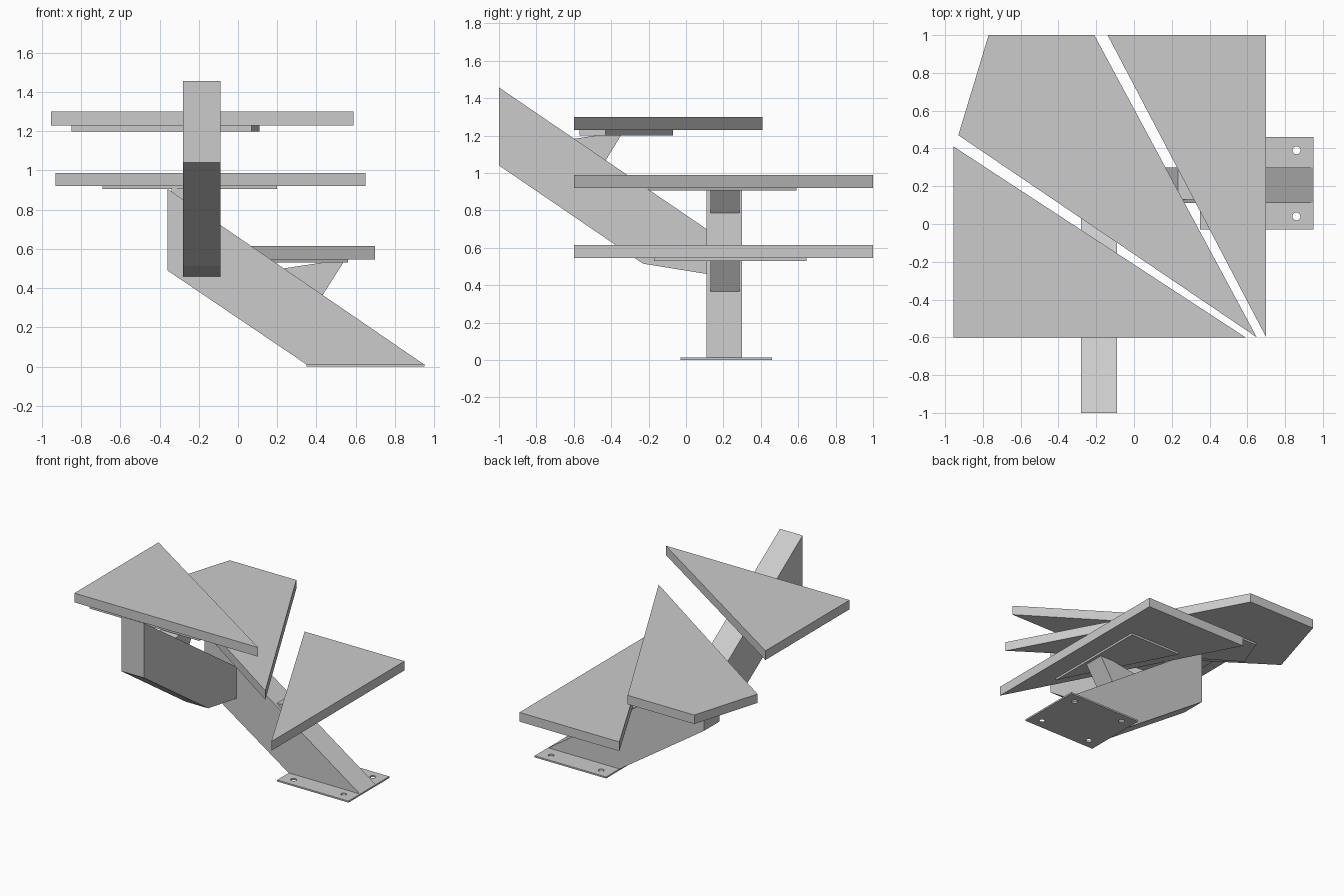
import bpy, bmesh
from mathutils import Vector

if "Cube" in bpy.data.objects:
    bpy.data.objects.remove(bpy.data.objects["Cube"])


def prism(name, profile, lo, hi, to_xyz):
    """Extrude a 2D profile between lo and hi; to_xyz maps (u, v, depth) to 3D."""
    bm = bmesh.new()
    face = bm.faces.new([bm.verts.new(to_xyz(u, v, lo)) for u, v in profile])
    step = Vector(to_xyz(0, 0, hi)) - Vector(to_xyz(0, 0, lo))
    ext = bmesh.ops.extrude_face_region(bm, geom=[face], use_keep_orig=True)
    verts = [g for g in ext["geom"] if isinstance(g, bmesh.types.BMVert)]
    bmesh.ops.translate(bm, verts=verts, vec=step)
    bmesh.ops.recalc_face_normals(bm, faces=bm.faces)
    mesh = bpy.data.meshes.new(name)
    bm.to_mesh(mesh)
    bm.free()
    obj = bpy.data.objects.new(name, mesh)
    bpy.context.collection.objects.link(obj)
    return obj


def plan(u, v, d):      # outline seen from the top
    return (u, v, d)


def front(u, v, d):     # outline seen from the front
    return (u, d, v)


def side(u, v, d):      # outline seen from the right
    return (d, u, v)


# Floor plate with four bolt holes
floor_plate = prism("floor_plate", [(0.35, -0.03), (0.95, -0.03), (0.95, 0.46), (0.35, 0.46)],
                    0, 0.012, plan)
for x in (0.44, 0.86):
    for y in (0.04, 0.39):
        bpy.ops.mesh.primitive_cylinder_add(vertices=24, radius=0.021, depth=0.1, location=(x, y, 0))
        cutter = bpy.context.object
        cutter.name = "bolt_hole_cutter"
        cutter.hide_render = True
        cutter.hide_set(True)
        mod = floor_plate.modifiers.new("bolt_hole", "BOOLEAN")
        mod.operation = "DIFFERENCE"
        mod.object = cutter

# Two box stringers meeting at a right angle
prism("lower_stringer", [(0.35, 0.01), (0.95, 0.01), (-0.36, 0.907), (-0.36, 0.49)],
      0.11, 0.30, front)
prism("upper_stringer", [(-1, 1.04), (-0.23, 0.515), (0.11, 0.46), (0.11, 0.70), (-1, 1.457)],
      -0.28, -0.09, side)

# Flared brackets that carry the treads
prism("lower_bracket", [(0.23, 0.50), (0.43, 0.362), (0.54, 0.535), (0.46, 0.535)],
      0.13, 0.285, front)
prism("middle_bracket", [(-0.34, 0.89), (-0.185, 0.786), (-0.09, 0.91), (-0.34, 0.91)],
      0.13, 0.285, front)
prism("upper_bracket", [(-0.60, 1.182), (-0.43, 1.066), (-0.345, 1.205), (-0.45, 1.205)],
      -0.265, -0.11, side)

# Wedge treads, each with a mounting plate underneath: outline, plate outline, plate bottom, z range
treads = {
    "lower": ([(-0.14, 1), (0.70, -0.6), (0.70, 1)],
              [(0.14, 0.645), (0.56, -0.17), (0.56, 0.645)], 0.53, 0.545, 0.615),
    "middle": ([(-0.77, 1), (-0.93, 0.47), (0.65, -0.6), (-0.21, 1)],
               [(-0.60, 0.59), (-0.69, 0.36), (0.20, -0.20), (-0.22, 0.59)], 0.905, 0.92, 0.988),
    "upper": ([(-0.955, -0.6), (0.59, -0.6), (-0.955, 0.41)],
              [(-0.85, -0.57), (0.07, -0.57), (0.11, -0.43), (-0.55, -0.07), (-0.85, -0.07)],
              1.20, 1.23, 1.30),
}
for level, (outline, plate, plate_z, bottom, top) in treads.items():
    prism(level + "_tread", outline, bottom, top, plan)
    prism(level + "_mounting_plate", plate, plate_z, bottom, plan)
